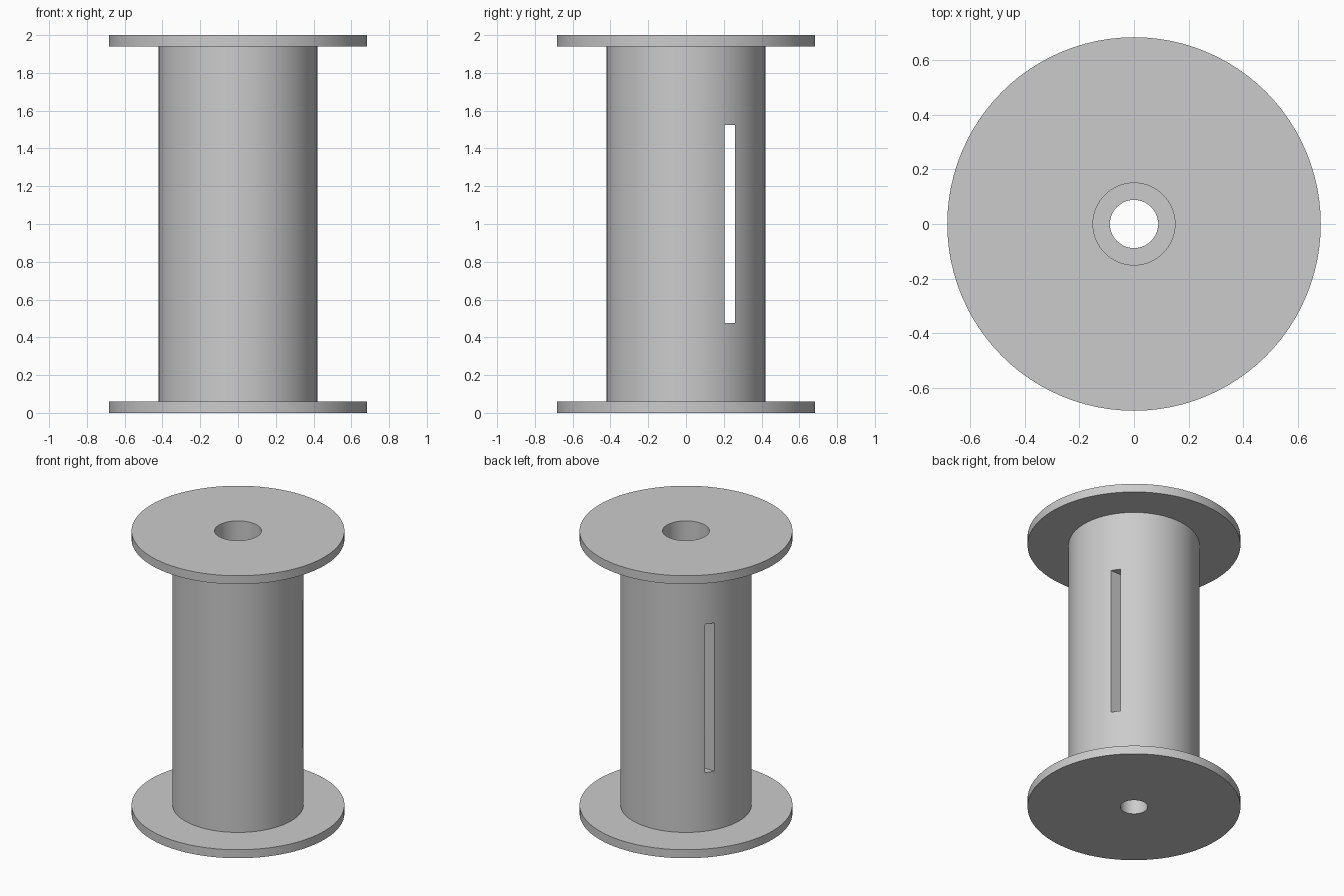
import bpy, bmesh, math

if "Cube" in bpy.data.objects:
    bpy.data.objects.remove(bpy.data.objects["Cube"])

FLANGE_R, CORE_R = 0.683, 0.42
BORE_R, SCREW_R = 0.15, 0.088
HEIGHT, RIM, SEAT = 2.0, 0.06, 0.2


def new_object(name, bm):
    bmesh.ops.recalc_face_normals(bm, faces=bm.faces)
    mesh = bpy.data.meshes.new(name)
    bm.to_mesh(mesh)
    bm.free()
    obj = bpy.data.objects.new(name, mesh)
    bpy.context.collection.objects.link(obj)
    return obj


def lathe(name, profile, steps=96):
    """Revolve a closed (radius, z) profile around the z axis."""
    bm = bmesh.new()
    verts = [bm.verts.new((r, 0, z)) for r, z in profile]
    edges = [bm.edges.new((v, verts[i - 1])) for i, v in enumerate(verts)]
    bmesh.ops.spin(bm, geom=verts + edges, cent=(0, 0, 0), axis=(0, 0, 1),
                   angle=math.tau, steps=steps, use_merge=True)
    bmesh.ops.remove_doubles(bm, verts=bm.verts, dist=1e-5)
    return new_object(name, bm)


# Spool: two flanges, solid core, stepped bore
spool = lathe("spool", [
    (SCREW_R, 0), (FLANGE_R, 0), (FLANGE_R, RIM), (CORE_R, RIM),
    (CORE_R, HEIGHT - RIM), (FLANGE_R, HEIGHT - RIM), (FLANGE_R, HEIGHT),
    (BORE_R, HEIGHT), (BORE_R, SEAT), (SCREW_R, SEAT)])

# Slot cut straight through the core, off centre towards the back
bm = bmesh.new()
bmesh.ops.create_cube(bm, size=1)
bmesh.ops.scale(bm, vec=(1.2, 0.054, 1.05), verts=bm.verts)
bmesh.ops.translate(bm, vec=(0, 0.232, 1.0), verts=bm.verts)
cutter = new_object("slot_cutter", bm)
cutter.hide_render = True

bpy.context.view_layer.objects.active = spool
spool.select_set(True)
cut = spool.modifiers.new("slot", 'BOOLEAN')
cut.object = cutter
cut.operation = 'DIFFERENCE'
cut.solver = 'EXACT'
bpy.ops.object.modifier_apply(modifier=cut.name)
bpy.data.objects.remove(cutter)

# Smooth round walls, crisp rims and slot edges
bpy.ops.object.shade_smooth_by_angle(angle=math.radians(30))
